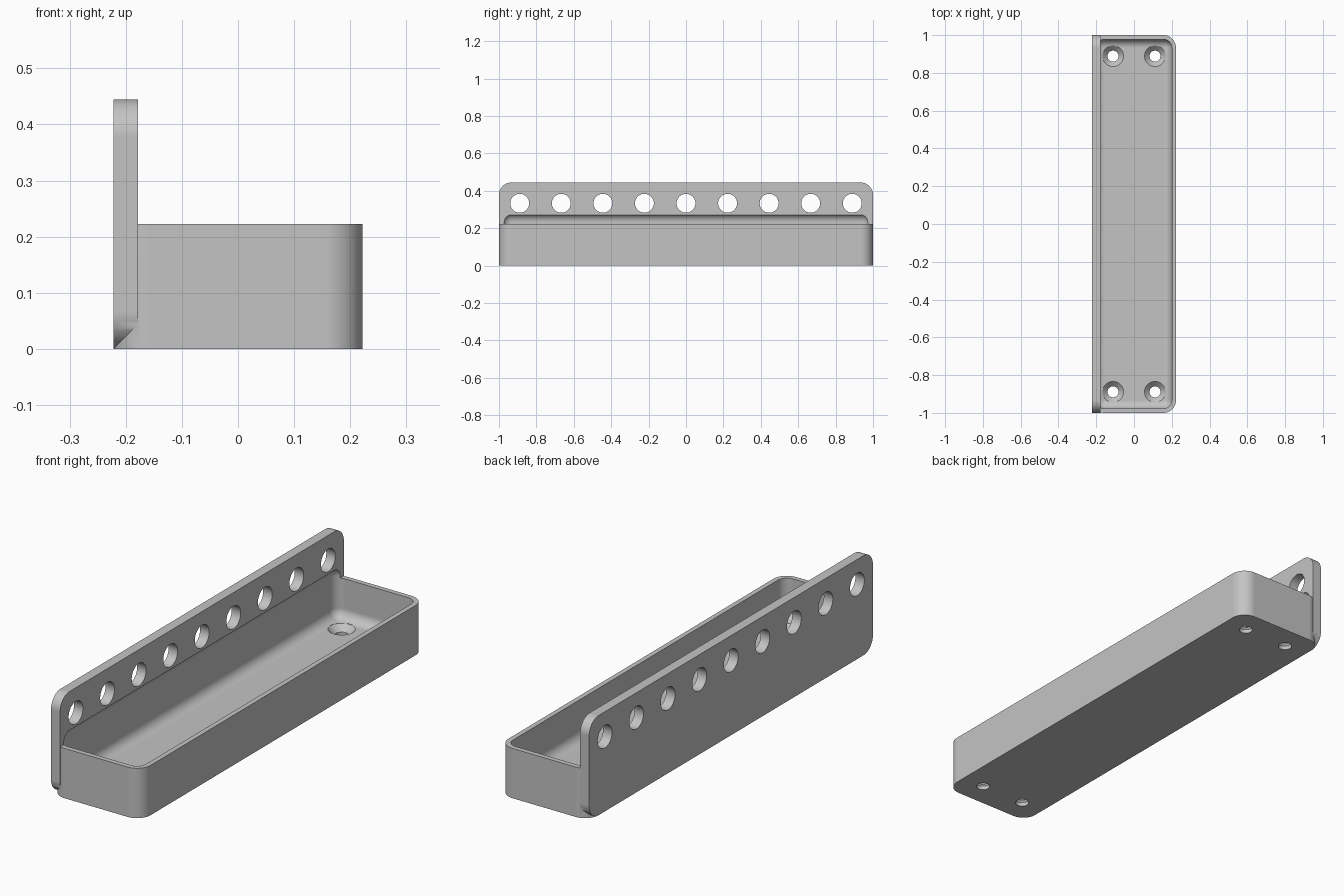
import bpy, bmesh, math
from mathutils import Matrix, Vector

old = bpy.data.objects.get("Cube")
if old:
    bpy.data.objects.remove(old, do_unlink=True)

MM = 2 / 90  # the tray is laid out on a 90 x 20 x 20 grid


def finish(bm, name):
    bmesh.ops.recalc_face_normals(bm, faces=bm.faces)
    mesh = bpy.data.meshes.new(name)
    bm.to_mesh(mesh)
    bm.free()
    obj = bpy.data.objects.new(name, mesh)
    bpy.context.scene.collection.objects.link(obj)
    return obj


def rounded_box(name, lo, hi, radius, axes):
    """Box between two corners; edges running along the given axes are rounded."""
    lo, hi = Vector(lo) * MM, Vector(hi) * MM
    bm = bmesh.new()
    bmesh.ops.create_cube(bm, size=1, matrix=Matrix.Translation((lo + hi) / 2)
                          @ Matrix.Diagonal((*(hi - lo), 1)))
    edges = []
    for e in bm.edges:
        d = e.verts[0].co - e.verts[1].co
        if any(abs(d[a]) > 0.9 * d.length for a in axes):
            edges.append(e)
    bmesh.ops.bevel(bm, geom=edges, offset=radius * MM, segments=12,
                    profile=0.5, affect='EDGES')
    return finish(bm, name)


def drills(name, profile, places, turn=Matrix(), sides=48):
    """Turned cutters with (radius, height) profile, one at each place."""
    bm = bmesh.new()
    for place in places:
        m = Matrix.Translation(Vector(place) * MM) @ turn
        rings = []
        for r, h in profile:
            angles = [2 * math.pi * i / sides for i in range(sides)]
            rings.append([bm.verts.new(m @ (Vector((r * math.cos(a), r * math.sin(a), h)) * MM))
                          for a in angles])
        for a, b in zip(rings, rings[1:]):
            for i in range(sides):
                j = (i + 1) % sides
                bm.faces.new((a[i], a[j], b[j], b[i]))
        bm.faces.new(rings[0][::-1])
        bm.faces.new(rings[-1])
    return finish(bm, name)


# Outer tray block and upright rail plate
body = rounded_box("wall_tray", (-10, -45, 0), (10, 45, 10), 3, [2])
plate = rounded_box("rail_plate", (-10, -45, 0), (-8, 45, 20), 3, [0])

# Hollow with rounded edges, biting slightly into the plate
hollow = rounded_box("hollow_cutter", (-9, -44, 2), (9, 44, 12.5), 2, [0, 1, 2])

# Row of nine holes through the plate
rail_holes = drills("rail_hole_cutter", [(2.27, -3), (2.27, 3)],
                    [(-9, 10 * i, 15) for i in range(-4, 5)],
                    Matrix.Rotation(math.pi / 2, 4, 'Y'))

# Countersunk screw holes in the floor corners
screw_holes = drills("screw_hole_cutter",
                     [(1.3, -1), (1.3, 0.8), (2.5, 2), (2.5, 3.5)],
                     [(x, y, 0) for x in (-5, 5) for y in (-40, 40)])

for tool, mode in ((plate, 'UNION'), (hollow, 'DIFFERENCE'),
                   (rail_holes, 'DIFFERENCE'), (screw_holes, 'DIFFERENCE')):
    mod = body.modifiers.new(tool.name, 'BOOLEAN')
    mod.operation, mod.object, mod.solver = mode, tool, 'EXACT'

# Bake the cuts and drop the helpers
bpy.context.view_layer.update()
result = bpy.data.meshes.new_from_object(
    body.evaluated_get(bpy.context.evaluated_depsgraph_get()))
body.modifiers.clear()
body.data = result
for tool in (plate, hollow, rail_holes, screw_holes):
    bpy.data.objects.remove(tool, do_unlink=True)

# Plain grey finish
grey = bpy.data.materials.new("plain_grey")
grey.use_nodes = True
colour = (0.55, 0.55, 0.55, 1)
grey.diffuse_color = colour
grey.node_tree.nodes["Principled BSDF"].inputs["Base Color"].default_value = colour
body.data.materials.clear()
body.data.materials.append(grey)

# Smooth fillets, crisp edges, flat large faces
bpy.ops.object.select_all(action='DESELECT')
body.select_set(True)
bpy.context.view_layer.objects.active = body
bpy.ops.object.shade_smooth_by_angle(angle=math.radians(30))
weighted = body.modifiers.new("even_shading", 'WEIGHTED_NORMAL')
weighted.keep_sharp = True
